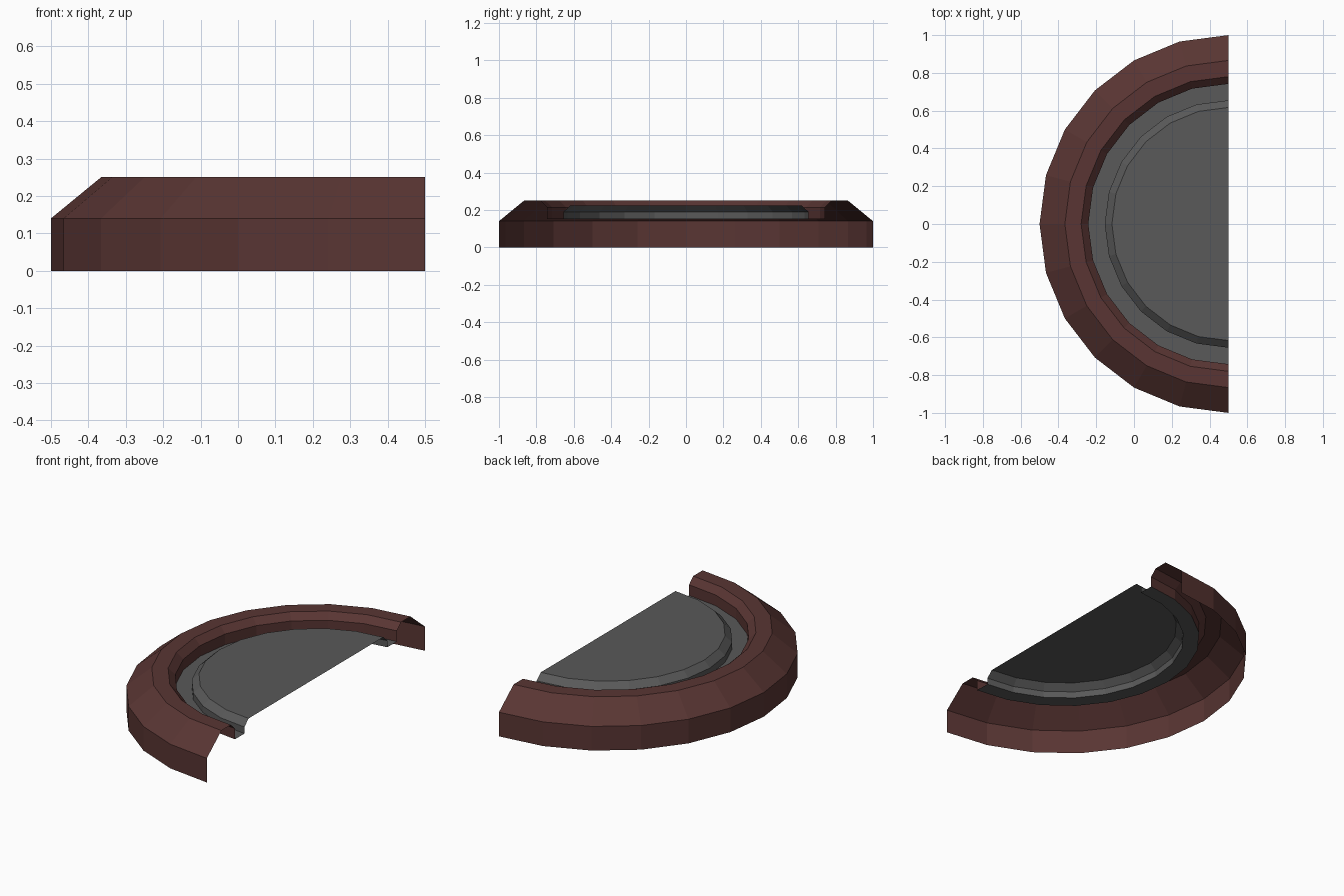
import bpy, bmesh
from math import sin, cos, pi

if "Cube" in bpy.data.objects:
    bpy.data.objects.remove(bpy.data.objects["Cube"])

CENTRE_X = 0.5   # axis of the half round lies on the cut edge
SEGMENTS = 12    # half of a 24-sided circle


def half_lathe(name, profile, colour, cap=False):
    """Sweep (radius, z) points, outside to inside, through a half turn on -x."""
    bm = bmesh.new()
    rings = []
    for r, z in profile:
        angles = [pi / 2 + pi * i / SEGMENTS for i in range(SEGMENTS + 1)]
        rings.append([bm.verts.new((CENTRE_X + r * cos(a), r * sin(a), z)) for a in angles])
    for outer, inner in zip(rings, rings[1:]):
        for i in range(SEGMENTS):
            bm.faces.new((outer[i], outer[i + 1], inner[i + 1], inner[i]))
    if cap:
        bm.faces.new(rings[-1])
    mesh = bpy.data.meshes.new(name)
    bm.to_mesh(mesh)
    bm.free()
    mat = bpy.data.materials.new(name + "_colour")
    mat.diffuse_color = colour
    mat.use_nodes = True
    mat.node_tree.nodes["Principled BSDF"].inputs["Base Color"].default_value = mat.diffuse_color
    mesh.materials.append(mat)
    obj = bpy.data.objects.new(name, mesh)
    bpy.context.collection.objects.link(obj)
    return obj


# Open brown rim: outer wall, chamfer, flat top, inner chamfer, inner wall
half_lathe("rim",
           [(1.0, 0.0), (1.0, 0.14), (0.866, 0.25), (0.78, 0.25), (0.742, 0.214), (0.742, 0.152)],
           (0.10, 0.036, 0.033, 1))

# Grey panel: recessed groove floor, step, chamfer and flat half disc
half_lathe("centre_panel",
           [(0.742, 0.152), (0.655, 0.152), (0.655, 0.19), (0.617, 0.225)],
           (0.10, 0.10, 0.10, 1), cap=True)
